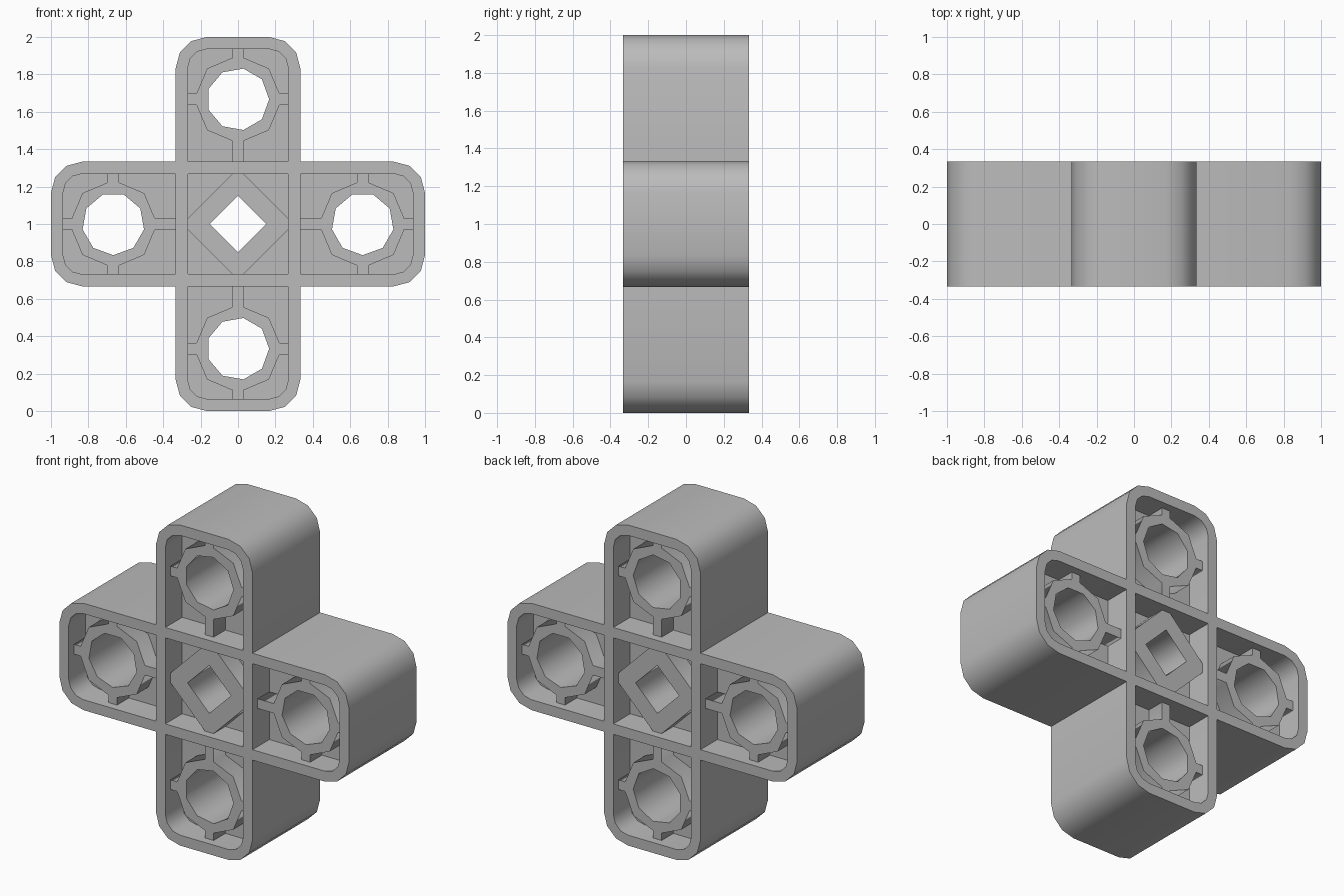
import bpy
import bmesh
from math import pi, sin, cos, radians

cube = bpy.data.objects.get("Cube")
if cube:
    bpy.data.objects.remove(cube, do_unlink=True)

HALF = 1 / 3          # half width of an arm and half depth of the beam
WALL = 0.065
INNER = HALF - WALL
HOLE_CENTRE = 2 / 3
ARMS = {"right": pi, "top": pi / 2, "left": 0, "bottom": -pi / 2}

grey = bpy.data.materials.new("plain_grey")
grey.use_nodes = True
grey.diffuse_color = (0.5, 0.5, 0.5, 1)
grey.node_tree.nodes["Principled BSDF"].inputs["Base Color"].default_value = (0.5, 0.5, 0.5, 1)


def turn(points, angle):
    c, s = cos(angle), sin(angle)
    return [(x * c - y * s, x * s + y * c) for x, y in points]


def move(points, dx):
    return [(x + dx, y) for x, y in points]


def ring(sides, radius, start=0.0):
    return [(radius * cos(start + 2 * pi * i / sides),
             radius * sin(start + 2 * pi * i / sides)) for i in range(sides)]


def rounded_end(end, half, radius):
    """Two rounded corners at the outer end of an arm along +x."""
    pts = []
    for side, first in ((-1, -90), (1, 0)):
        for step in range(4):
            a = radians(first + 30 * step)
            pts.append((end - radius + radius * cos(a),
                        side * (half - radius) + radius * sin(a)))
    return pts


def slab(name, outlines, half_depth):
    """Extrude an outline (further outlines are holes) along y."""
    curve = bpy.data.curves.new(name, "CURVE")
    curve.dimensions = "2D"
    curve.fill_mode = "BOTH"
    curve.extrude = half_depth
    for pts in outlines:
        spline = curve.splines.new("POLY")
        spline.points.add(len(pts) - 1)
        for p, (x, y) in zip(spline.points, pts):
            p.co = (x, y, 0, 1)
        spline.use_cyclic_u = True
    source = bpy.data.objects.new(name + "_curve", curve)
    bpy.context.scene.collection.objects.link(source)
    bpy.context.view_layer.update()
    graph = bpy.context.evaluated_depsgraph_get()
    mesh = bpy.data.meshes.new_from_object(source.evaluated_get(graph))
    bpy.data.objects.remove(source, do_unlink=True)

    bm = bmesh.new()
    bm.from_mesh(mesh)
    bmesh.ops.remove_doubles(bm, verts=bm.verts, dist=0.0005)
    bmesh.ops.recalc_face_normals(bm, faces=bm.faces)
    bm.to_mesh(mesh)
    bm.free()
    mesh.materials.clear()
    mesh.materials.append(grey)
    obj = bpy.data.objects.new(name, mesh)
    bpy.context.scene.collection.objects.link(obj)
    obj.rotation_euler = (pi / 2, 0, 0)
    obj.location = (0, 0, 1)
    return obj


# Outlines of the cross and its pockets
arm_edge = [(HALF, -HALF)] + rounded_end(1, HALF, 1 / 6)
cross = [p for k in range(4) for p in turn(arm_edge, k * pi / 2)]
pocket = [(HALF, INNER), (HALF, -INNER)] + rounded_end(1 - WALL, INNER, 0.1)
centre_pocket = [(-INNER, -INNER), (INNER, -INNER), (INNER, INNER), (-INNER, INNER)]

# Outer frame with the dividing walls
frame = slab("cross_frame",
             [cross, centre_pocket] + [turn(pocket, k * pi / 2) for k in range(4)], HALF)
bpy.ops.object.select_all(action="DESELECT")
frame.select_set(True)
bpy.context.view_layer.objects.active = frame
bpy.ops.object.shade_smooth_by_angle(angle=radians(35))

FLOOR_HALF = 0.167
TUBE_HALF = 0.283
NIB = 0.03

for arm, facing in ARMS.items():
    angle = facing + pi
    # Pocket floor
    slab(arm + "_floor", [turn(pocket, angle),
                          turn(move(ring(16, 0.19), HOLE_CENTRE), angle)], FLOOR_HALF)
    # Eight-sided tube with four nibs reaching the walls
    tube = []
    for k in range(4):
        reach = 0.345 if k == 2 else INNER + 0.012
        tube += turn([(0.222, -NIB), (reach, -NIB), (reach, NIB),
                      (0.222, NIB), (0.165, 0.165)], k * pi / 2)
    start = -pi / 2 if arm in ("left", "right") else 0
    hole = ring(9, 1 / 6, start - angle)
    slab(arm + "_tube", [turn(move(tube, HOLE_CENTRE), angle),
                         turn(move(hole, HOLE_CENTRE), angle)], TUBE_HALF)

# Centre floor and diamond socket
slab("centre_floor", [centre_pocket, ring(4, 0.22)], FLOOR_HALF)
reach = INNER + 0.012
diamond = [p for k in range(4)
           for p in turn([(INNER, -NIB), (reach, -NIB), (reach, NIB), (INNER, NIB)], k * pi / 2)]
slab("centre_socket", [diamond, ring(4, 0.15)], TUBE_HALF)
